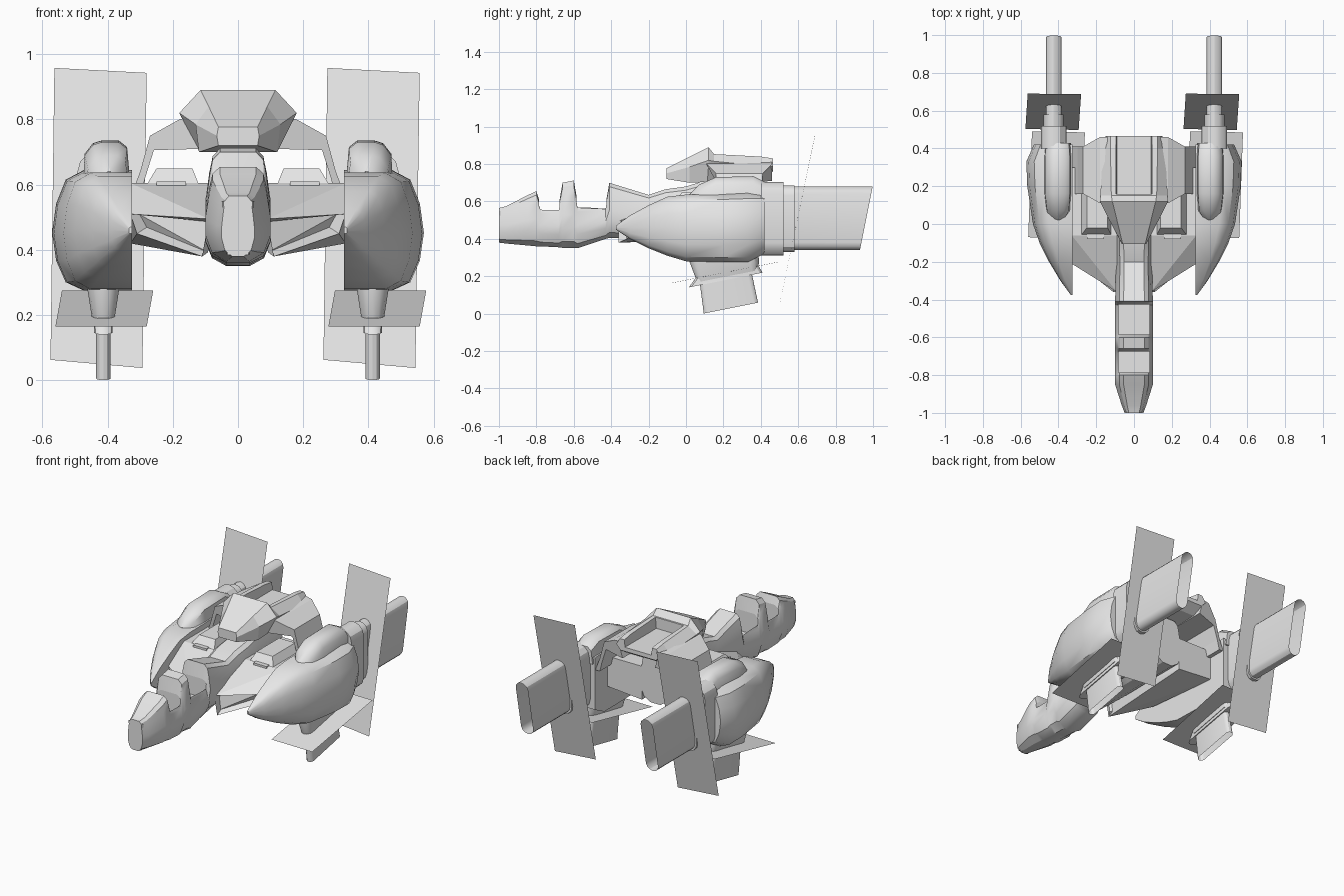
import bpy, bmesh, math
from mathutils import Vector

if "Cube" in bpy.data.objects:
    bpy.data.objects.remove(bpy.data.objects["Cube"])

grey = bpy.data.materials.new("pale grey")
grey.diffuse_color = (0.8, 0.8, 0.8, 1)
grey.use_nodes = True
grey.node_tree.nodes["Principled BSDF"].inputs["Base Color"].default_value = grey.diffuse_color


def finish(name, bm, mirror=True, smooth=30):
    bmesh.ops.recalc_face_normals(bm, faces=bm.faces)
    mesh = bpy.data.meshes.new(name)
    bm.to_mesh(mesh)
    bm.free()
    mesh.materials.append(grey)
    ob = bpy.data.objects.new(name, mesh)
    bpy.context.collection.objects.link(ob)
    if smooth:
        bpy.ops.object.select_all(action='DESELECT')
        ob.select_set(True)
        bpy.context.view_layer.objects.active = ob
        bpy.ops.object.shade_smooth_by_angle(angle=math.radians(smooth))
    if mirror:
        ob.modifiers.new("mirror", 'MIRROR').use_mirror_merge = False
    return ob


def loft(name, rings, mirror=True, smooth=30, cap_end=True):
    """Skin a list of closed rings of points."""
    bm = bmesh.new()
    rows = [[bm.verts.new(p) for p in ring] for ring in rings]
    n = len(rows[0])
    for a, b in zip(rows, rows[1:]):
        for i in range(n):
            j = (i + 1) % n
            bm.faces.new((a[i], a[j], b[j], b[i]))
    bm.faces.new(rows[0])
    if cap_end:
        bm.faces.new(rows[-1])
    return finish(name, bm, mirror, smooth)


def hull(name, points, mirror=True, smooth=0):
    bm = bmesh.new()
    for p in points:
        bm.verts.new(p)
    bmesh.ops.convex_hull(bm, input=bm.verts)
    bmesh.ops.dissolve_limit(bm, angle_limit=0.01, verts=bm.verts, edges=bm.edges)
    return finish(name, bm, mirror, smooth)


def cut(target, name, x, y0, y1, z0, z1, floor_x=None):
    fx = floor_x or x
    pts = [(s * w, y, z) for s in (-1, 1) for y in (y0, y1) for w, z in ((fx, z0), (x, z1))]
    c = hull(name, pts, mirror=False)
    c.hide_render = True
    c.hide_viewport = True
    m = target.modifiers.new(name, 'BOOLEAN')
    m.operation, m.object, m.solver = 'DIFFERENCE', c, 'EXACT'


def symmetric(half):
    """Close a right-hand outline with its mirror image."""
    return half + [(-x, z) for x, z in reversed(half)]


# Fuselage: station = y, half width, bottom, top
body_half = [(.35, 0), (.8, .1), (1, .3), (1, .5), (.88, .78), (.78, .93), (.55, 1)]
stations = [(-1, .05, .38, .565), (-.96, .065, .375, .575), (-.85, .1, .365, .632),
            (-.8, .1, .36, .655), (-.778, .1, .36, .585), (-.68, .1, .355, .585),
            (-.66, .1, .352, .70), (-.6, .1, .35, .712), (-.58, .1, .35, .60),
            (-.43, .1, .4, .585), (-.41, .1, .405, .70), (-.2, .095, .4, .635),
            (-.11, .1, .4, .665), (0, .1, .4, .68), (.08, .1, .4, .705), (.3, .1, .4, .705)]
fuselage = loft("fuselage", [[(x * w, y, b + z * (t - b)) for x, z in symmetric(body_half)]
                             for y, w, b, t in stations], mirror=False)
cut(fuselage, "front_cockpit_cutter", .082, -.785, -.675, .5, .75)
cut(fuselage, "rear_cockpit_cutter", .082, -.585, -.425, .5, .75)

# Raised nose panel
loft("nose_panel", [[(x * k, y, z) for x, z in symmetric([(.035, .385), (.05, .55)])]
                    for y, k in ((-1, .9), (-.99, 1))], mirror=False, smooth=0)

# Wing roots with recessed intakes
bm = bmesh.new()
for p in [(.09, -.36, .495), (.33, -.21, .51), (.31, -.2, .45), (.11, -.36, .38),
          (.09, -.06, .605), (.33, -.06, .605), (.09, .3, .605), (.33, .3, .605),
          (.09, .3, .40), (.33, .3, .42)]:
    bm.verts.new(p)
bmesh.ops.convex_hull(bm, input=bm.verts)
bm.normal_update()
front = [f for f in bm.faces if f.normal.y < -.5 and f.calc_center_median().z < .51]
bmesh.ops.inset_region(bm, faces=front, thickness=.01, depth=-.04)
finish("wing_root", bm, smooth=0)

# Tapered blocks on the wing tops
hull("wing_block", [(.12, -.06, .6), (.28, -.06, .6), (.12, .2, .6), (.28, .2, .6),
                    (.14, -.02, .65), (.25, -.02, .65), (.14, .2, .65), (.25, .2, .65)])
hull("wing_rib", [(x, y, z) for x in (.16, .25) for y, z in
                  ((-.08, .56), (-.08, .61), (.1, .61), (.1, .56))])

# Nacelles: flat inner wall, bulged outer wall
pod_shape = [(0, 0), (.6, 0), (.83, .07), (.95, .25), (1, .48), (.95, .72), (.83, .92), (.6, 1), (0, 1)]
pod = [(-.375, .335, .45, .47), (-.3, .39, .4, .525), (-.2, .45, .35, .58), (-.1, .5, .31, .625),
       (0, .535, .28, .637), (.2, .565, .275, .64), (.33, .57, .275, .645), (.42, .53, .32, .64)]
loft("nacelle", [[(.325 + u * (xo - .325), y, b + v * (t - b)) for u, v in pod_shape]
                 for y, xo, b, t in pod], smooth=40)

# Humps on the nacelles
hump = [(.02, .38, .43, .64), (.07, .35, .45, .69), (.16, .345, .46, .73),
        (.36, .345, .46, .735), (.43, .35, .455, .70)]
loft("nacelle_hump", [[(a - .015, y, .6), (b + .015, y, .6), (b + .01, y, t - .04), (b - .015, y, t - .008),
                       (b - .04, y, t), (a + .02, y, t), (a - .005, y, t - .02)]
                      for y, a, b, t in hump], smooth=40)


def oval(cx, hw, lo, hi, n=6):
    """Stadium outline, long in its second axis."""
    pts = []
    for c, start in ((hi - hw, 0), (lo + hw, math.pi)):
        for i in range(n + 1):
            a = start + math.pi * i / n
            pts.append((cx + hw * math.cos(a), c + hw * math.sin(a)))
    return pts


# Rear exhaust: collars, then a tube with a raked open end
for name, hw, lo, hi, y0, y1 in (("exhaust_collar", .068, .31, .705, .40, .52),
                                 ("exhaust_sleeve", .053, .33, .685, .51, .58)):
    loft(name, [[(x, y, z) for x, z in oval(.425, hw, lo, hi)] for y in (y0, y1)])
tail = oval(.425, .041, .34, .68)
loft("exhaust_tube", [[(x, .56, z) for x, z in tail],
                      [(x, .93 + (z - .34) * .2, z) for x, z in tail]], cap_end=False)


# Downward nozzle: tilted oval rings, z given at the ring middle
def tilted(hw, y0, y1, z, slope=.2):
    return [(x, y, z + slope * (y - (y0 + y1) / 2)) for x, y in oval(.413, hw, y0, y1)]


loft("nozzle_pylon", [tilted(.05, .02, .39, .30, 0), tilted(.048, .02, .39, .275, 0),
                      tilted(.032, .06, .385, .2)])
loft("nozzle_collar", [tilted(.03, .06, .38, .235), tilted(.028, .015, .41, .18)])
loft("nozzle_tube", [tilted(.022, .07, .345, .22), tilted(.022, .095, .385, .03)], cap_end=False)

# Thin tilted plates, repeated sideways rather than mirrored
plates = {"upright_plate": [(-.563, .69, .958), (-.28, .688, .943), (-.293, .498, .038), (-.575, .503, .063)],
          "level_plate": [(-.54, .49, .275), (-.26, .485, .275), (-.28, -.075, .165), (-.56, -.07, .165)]}
for name, pts in plates.items():
    for side, dx in (("left", 0), ("right", .837)):
        bm = bmesh.new()
        bm.faces.new([bm.verts.new(Vector(p) + Vector((dx, 0, 0))) for p in pts])
        finish(side + "_" + name, bm, mirror=False, smooth=0)

# Hood above the body, with an open tray behind its wedge front
hood_rings = [(-.105, [(.06, .72), (.065, .75), (.06, .777)]),
              (.02, [(.12, .70), (.13, .785), (.09, .84)]),
              (.12, [(.12, .705), (.18, .82), (.115, .89)]),
              (.15, [(.12, .705), (.178, .815), (.12, .853)]),
              (.40, [(.12, .72), (.165, .79), (.125, .84)]),
              (.465, [(.12, .76), (.15, .79), (.125, .83)])]
hood = loft("hood", [[(x, y, z) for x, z in symmetric(half)] for y, half in hood_rings],
            mirror=False, smooth=0)
cut(hood, "tray_cutter", .105, .16, .5, .785, .95, .09)

# Arms from the hood down to the nacelles
arm = [(.11, .71), (.14, .81), (.18, .80), (.27, .75), (.30, .64), (.33, .56), (.30, .56), (.285, .62), (.258, .706)]
loft("hood_arm", [[(x, y + (.05 if x > .2 and e else 0) * e, z) for x, z in arm]
                  for y, e in ((.11, 1), (.2, 0), (.4, 0), (.46, -1))], smooth=0)
